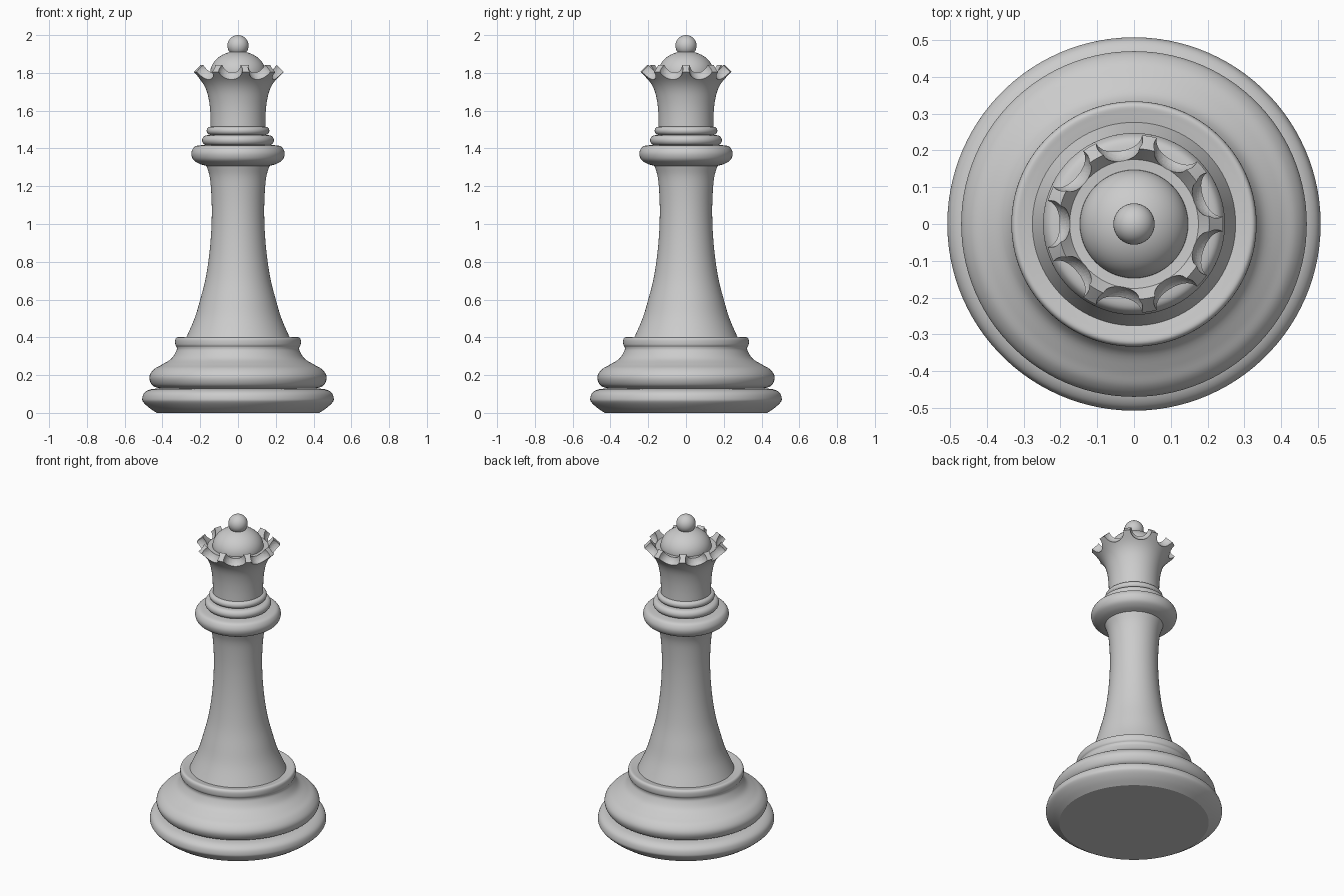
import bpy, bmesh, math
from mathutils import Matrix

if "Cube" in bpy.data.objects:
    bpy.data.objects.remove(bpy.data.objects["Cube"], do_unlink=True)

SIDES = 108
GREY = (0.6, 0.6, 0.6, 1.0)

grey = bpy.data.materials.new("plain grey")
grey.use_nodes = True
grey.diffuse_color = GREY
grey.node_tree.nodes["Principled BSDF"].inputs["Base Color"].default_value = GREY


def smooth(points, steps=5):
    """Catmull-Rom curve through (radius, height) points."""
    pts = [points[0]] + points + [points[-1]]
    out = []
    for a, b, c, d in zip(pts, pts[1:], pts[2:], pts[3:]):
        for s in range(steps):
            t = s / steps
            out.append(tuple(
                0.5 * (2 * q + (r - p) * t + (2 * p - 5 * q + 4 * r - w) * t ** 2
                       + (3 * q - p - 3 * r + w) * t ** 3)
                for p, q, r, w in zip(a, b, c, d)))
    return out + [points[-1]]


def arc(radius, height, centre_z, start, end, offset=0.0, steps=16):
    """Elliptical arc in the profile plane, angles in degrees."""
    angles = [math.radians(start + (end - start) * i / steps) for i in range(steps + 1)]
    return [(max(0.0, offset + radius * math.cos(a)), centre_z + height * math.sin(a))
            for a in angles]


def finish(obj):
    bpy.ops.object.select_all(action='DESELECT')
    obj.select_set(True)
    bpy.context.view_layer.objects.active = obj
    bpy.ops.object.shade_smooth_by_angle(angle=math.radians(32))


def add_object(name, bm):
    mesh = bpy.data.meshes.new(name)
    bm.to_mesh(mesh)
    bm.free()
    mesh.materials.append(grey)
    obj = bpy.data.objects.new(name, mesh)
    bpy.context.collection.objects.link(obj)
    return obj


def lathe(name, profile):
    """Closed solid of revolution; the profile runs from bottom to top."""
    profile = [(0, profile[0][1])] + profile + [(0, profile[-1][1])]
    bm = bmesh.new()
    verts = [bm.verts.new((r, 0, z)) for r, z in profile]
    edges = [bm.edges.new(pair) for pair in zip(verts, verts[1:])]
    bmesh.ops.spin(bm, geom=verts + edges, cent=(0, 0, 0), axis=(0, 0, 1),
                   angle=math.tau, steps=SIDES, use_duplicate=False)
    bmesh.ops.remove_doubles(bm, verts=bm.verts, dist=1e-5)
    bmesh.ops.dissolve_degenerate(bm, edges=bm.edges, dist=1e-6)
    bmesh.ops.recalc_face_normals(bm, faces=bm.faces)
    obj = add_object(name, bm)
    finish(obj)
    return obj


# Foot and bell-shaped base with its lip
lathe("foot", smooth([(.43, 0), (.47, .027), (.5, .055), (.507, .075), (.497, .105),
                      (.465, .124), (.41, .13)]))
lathe("base_bell", smooth([(.41, .128), (.45, .143), (.468, .175), (.465, .205),
                           (.44, .235), (.4, .257), (.352, .288), (.326, .33), (.325, .35)])
      + smooth([(.325, .35), (.332, .362), (.332, .388), (.322, .4), (.3, .398), (.275, .394)]))

# Flared stem and the wide collar above it
lathe("stem", smooth([(.278, .39), (.23, .5), (.2, .6), (.174, .7), (.157, .8), (.146, .9),
                      (.14, 1.0), (.139, 1.1), (.144, 1.2), (.152, 1.26), (.168, 1.31)]))
lathe("collar", smooth([(.165, 1.307), (.205, 1.319), (.236, 1.34), (.247, 1.37),
                        (.24, 1.397), (.222, 1.413), (.18, 1.418)]))

# Two thin neck rings
for name, low, high, radius in (("lower_ring", 1.417, 1.47, .19),
                                ("upper_ring", 1.472, 1.515, .166)):
    half = (high - low) / 2
    lathe(name, arc(half, half, low + half, -90, 90, radius - half))

# Crown cup with a thick rim
crown = lathe("crown", smooth([(.145, 1.5), (.146, 1.58), (.153, 1.65), (.168, 1.71),
                               (.195, 1.757), (.242, 1.805)])
              + [(.205, 1.842), (.175, 1.802), (.14, 1.8)])

# Nine scooped notches around the rim
bm = bmesh.new()
for i in range(9):
    place = Matrix.Rotation(math.radians(20 + 40 * i), 4, 'Z') @ Matrix.Translation((.236, 0, 1.82))
    bmesh.ops.create_uvsphere(bm, u_segments=40, v_segments=24, radius=.065, matrix=place)
cutter = add_object("notch_cutter", bm)
cutter.hide_render = True
notches = crown.modifiers.new("notches", 'BOOLEAN')
notches.operation = 'DIFFERENCE'
notches.solver = 'EXACT'
notches.object = cutter
bpy.context.view_layer.objects.active = crown
bpy.ops.object.modifier_apply(modifier="notches")
bpy.data.objects.remove(cutter, do_unlink=True)
finish(crown)

# Domed cap and finial ball
lathe("dome", [(.147, 1.79)] + arc(.147, .115, 1.8, 0, 90, steps=24))
lathe("finial_ball", arc(.056, .056, 1.944, -90, 90, steps=32))
